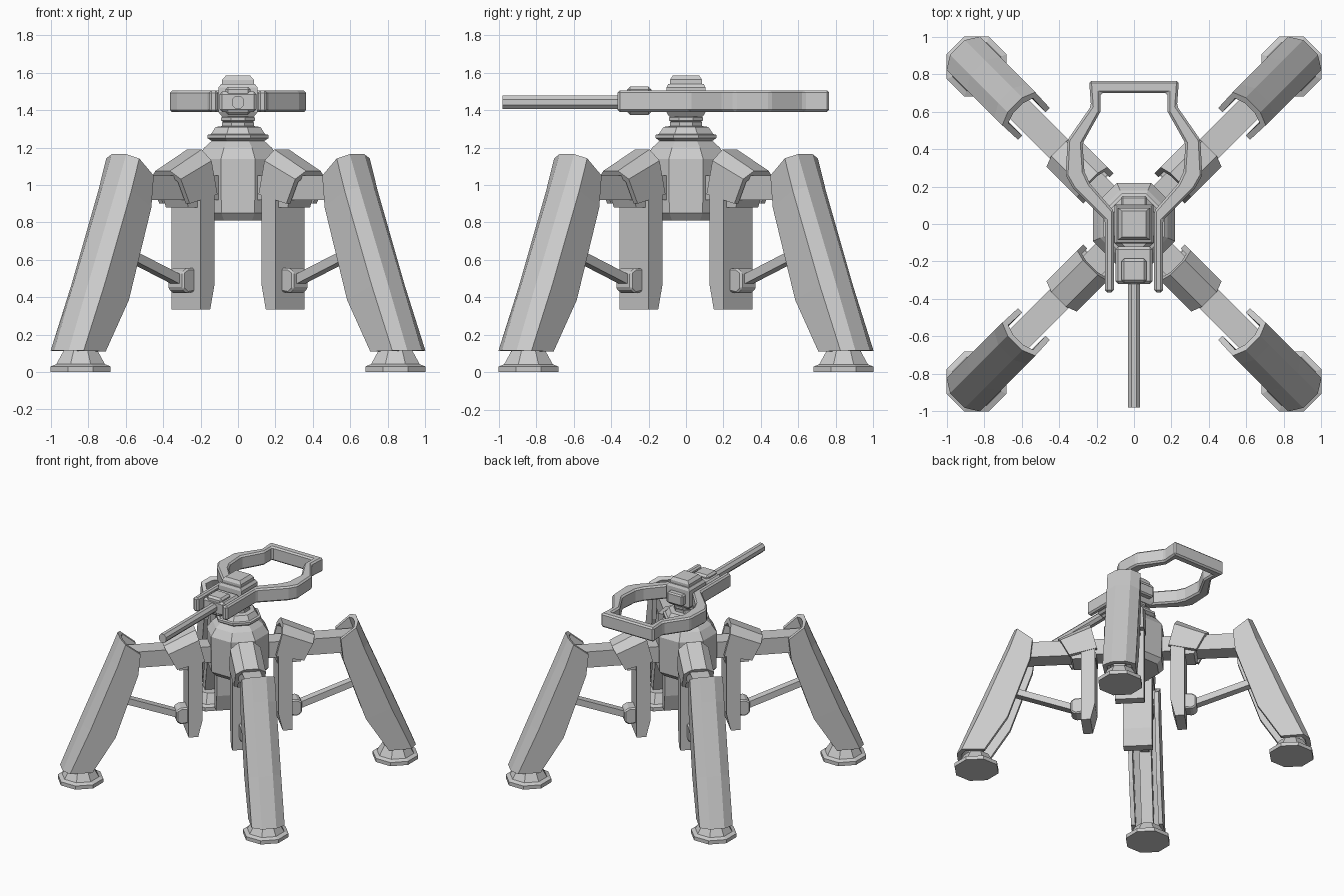
import bpy, bmesh
from math import cos, sin, pi, hypot
from mathutils import Matrix, Vector

if "Cube" in bpy.data.objects:
    bpy.data.objects.remove(bpy.data.objects["Cube"])


def loft(name, rings, bevel=0):
    """Skin closed rings of equal point count and cap both ends."""
    bm = bmesh.new()
    vs = [[bm.verts.new(p) for p in r] for r in rings]
    n = len(rings[0])
    for a, b in zip(vs, vs[1:]):
        for i in range(n):
            bm.faces.new((a[i], a[(i + 1) % n], b[(i + 1) % n], b[i]))
    bm.faces.new(vs[0][::-1])
    bm.faces.new(vs[-1])
    bmesh.ops.recalc_face_normals(bm, faces=bm.faces)
    me = bpy.data.meshes.new(name)
    bm.to_mesh(me)
    bm.free()
    ob = bpy.data.objects.new(name, me)
    bpy.context.collection.objects.link(ob)
    if bevel:
        m = ob.modifiers.new("edge_bevel", "BEVEL")
        m.width, m.segments, m.limit_method = bevel, 1, "ANGLE"
    return ob


def lathe(name, profile, centre=(0, 0)):
    """Octagonal stack; profile holds (flat-to-centre distance, z)."""
    k = 1 / cos(pi / 8)
    return loft(name, [[(centre[0] + r * k * cos(pi / 8 + i * pi / 4),
                         centre[1] + r * k * sin(pi / 8 + i * pi / 4), z)
                        for i in range(8)] for r, z in profile])


def stack(name, levels, bevel=0):
    """Rectangular stack; levels hold (half x, y0, y1, z)."""
    return loft(name, [[(-x, a, z), (x, a, z), (x, b, z), (-x, b, z)]
                       for x, a, b, z in levels], bevel)


def side_prism(name, pts, w, bevel=0):
    """Side outline (u, z) given width w each way."""
    return loft(name, [[(u, v, z) for u, z in pts] for v in (-w, w)], bevel)


def bar(name, p, q, h, w):
    """Rectangular bar in the side plane between p and q."""
    d = Vector((q[0] - p[0], q[1] - p[1])).normalized()
    n = Vector((-d.y, d.x)) * h
    p, q = Vector(p), Vector(q)
    return side_prism(name, [p - n, q - n, q + n, p + n], w)


def channel(name, stations, section):
    """Open shell: section holds (t, v), t = 0 at the back, 1 at the lips."""
    return loft(name, [[(b[0] + (f[0] - b[0]) * t, v, b[1] + (f[1] - b[1]) * t)
                        for t, v in section] for b, f in stations])


def shell_section(outer, inner):
    o = outer + [(t, -v) for t, v in reversed(outer)]
    i = inner + [(t, -v) for t, v in reversed(inner)]
    return o + i[::-1]


# one leg, built along +x
leg = []
leg.append(channel("leg_shell", [((.90, 1.165), (.757, 1.05)),
                                 ((.971, .99), (.775, .88)),
                                 ((1.185, .48), (.945, .385)),
                                 ((1.335, .115), (1.12, .11))],
                   shell_section([(1, .12), (.2, .125), (0, .055)],
                                 [(1, .088), (.3, .093), (.17, .04)])))
leg.append(channel("shoulder_hood", [((.33, 1.19), (.27, .95)),
                                     ((.57, 1.075), (.48, .9))],
                   shell_section([(1, .115), (.25, .115), (0, .055)],
                                 [(1, .085), (.33, .085), (.16, .04)])))
leg.append(lathe("foot", [(.16, 0), (.16, .03), (.13, .042), (.09, .115)], (1.19, 0)))
leg.append(side_prism("upper_arm", [(.18, .92), (.95, .92), (.90, 1.05), (.18, 1.05)], .07))
leg.append(side_prism("arm_bracket", [(.28, .88), (.46, .88), (.48, .93), (.28, .93)], .085))
leg.append(bar("leg_core", (1.22, .09), (.91, .93), .045, .045))
leg.append(side_prism("hanging_plate", [(.32, .335), (.392, .335), (.392, .98),
                                        (.287, .98), (.287, .47)], .11))
leg.append(side_prism("strut_knob", [(.38, .43), (.44, .42), (.475, .445),
                                     (.475, .535), (.44, .555), (.38, .555)], .06, .01))
leg.append(bar("strut", (.45, .49), (1.04, .705), .025, .032))

# repeat the leg on the four diagonals
for part in leg:
    base = part.name
    for k in range(4):
        ob = part if k == 0 else part.copy()
        if k:
            ob.name = f"{base}_{k + 1}"
            bpy.context.collection.objects.link(ob)
        ob.matrix_world = Matrix.Rotation(pi / 4 + k * pi / 2, 4, "Z")

# body, collar and neck
lathe("body", [(.18, .81), (.215, .85), (.22, 1.14), (.18, 1.2), (.13, 1.245)])
lathe("collar", [(.14, 1.235), (.162, 1.25), (.162, 1.268), (.145, 1.272),
                 (.12, 1.31), (.085, 1.315), (.085, 1.335), (.06, 1.34), (.06, 1.38)])
lathe("neck_ring", [(.065, 1.325), (.09, 1.345), (.09, 1.36), (.065, 1.375)])

# turret block and cap
stack("turret_block", [(.085, -.09, .09, 1.365), (.105, -.105, .105, 1.39),
                       (.105, -.105, .105, 1.52), (.09, -.095, .095, 1.54)])
stack("turret_cap", [(.085, -.085, .085, 1.54), (.085, -.085, .085, 1.562),
                     (.065, -.07, .07, 1.585)])
stack("turret_rear", [(.07, .09, .15, 1.40), (.07, .09, .15, 1.49)], .01)

# barrel and its mount
stack("barrel_mount", [(.10, -.32, -.12, 1.39), (.10, -.32, -.12, 1.50)], .015)
stack("mount_sleeve", [(.068, -.315, -.185, 1.375), (.068, -.315, -.185, 1.525)], .015)
loft("barrel", [[(.035 * cos(pi / 8 + i * pi / 4), y, 1.442 + .038 * sin(pi / 8 + i * pi / 4))
                 for i in range(8)] for y in (-.98, -.25)])

# rear loop with two forward arms
half_out = [(.155, -.365), (.155, .02), (.325, .19), (.365, .26),
            (.355, .45), (.23, .63), (.24, .765)]
half_in = [(.108, -.365), (.108, .07), (.235, .215), (.265, .28),
           (.275, .43), (.18, .60), (.18, .70)]
outline = half_out + [(-x, y) for x, y in half_out[::-1]] \
    + [(-x, y) for x, y in half_in] + half_in[::-1]
loft("rear_loop", [[(x, y, z) for x, y in outline] for z in (1.39, 1.505)], .012)
